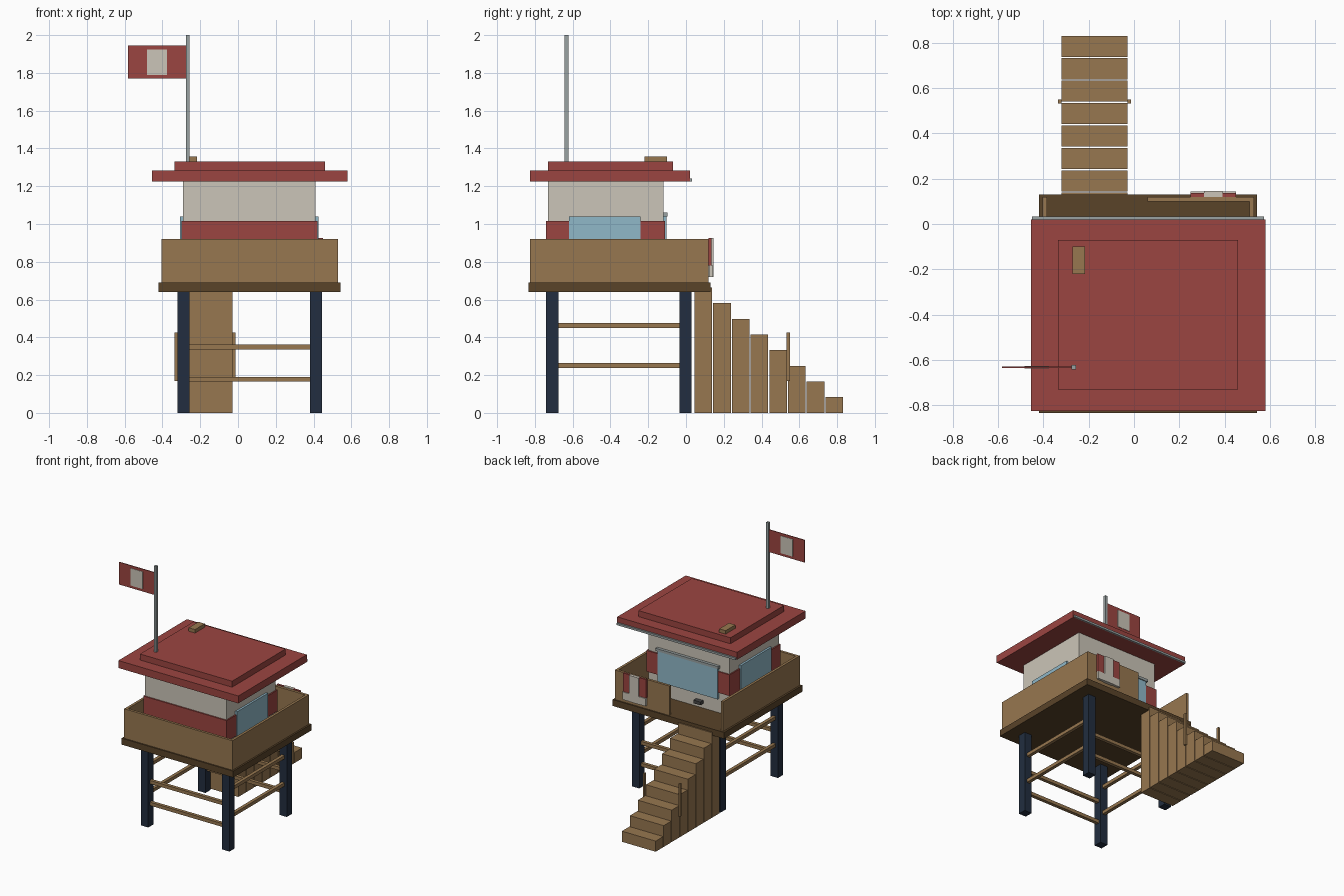
import bpy
import bmesh

cube = bpy.data.objects.get("Cube")
if cube:
    bpy.data.objects.remove(cube, do_unlink=True)


def material(name, r, g, b):
    m = bpy.data.materials.new(name)
    m.use_nodes = True
    m.diffuse_color = (r, g, b, 1)
    m.node_tree.nodes["Principled BSDF"].inputs["Base Color"].default_value = (r, g, b, 1)
    return m


RED = material("painted_red", 0.33, 0.06, 0.053)
WOOD = material("plank_wood", 0.31, 0.185, 0.08)
DARK = material("dark_deck_wood", 0.1, 0.056, 0.022)
CREAM = material("cream_wall", 0.6, 0.56, 0.48)
GLASS = material("window_blue", 0.28, 0.48, 0.58)
NAVY = material("navy_post", 0.016, 0.027, 0.05)
GREY = material("metal_grey", 0.32, 0.36, 0.36)
CHARCOAL = material("charcoal", 0.06, 0.06, 0.06)


def box(name, mat, xs, ys, zs):
    """Box given by its extent along each axis."""
    bm = bmesh.new()
    bmesh.ops.create_cube(bm, size=1)
    for v in bm.verts:
        for i, (lo, hi) in enumerate((xs, ys, zs)):
            v.co[i] = lo if v.co[i] < 0 else hi
    mesh = bpy.data.meshes.new(name)
    bm.to_mesh(mesh)
    bm.free()
    mesh.materials.append(mat)
    ob = bpy.data.objects.new(name, mesh)
    bpy.context.collection.objects.link(ob)
    return ob


# Legs and cross braces
LEG_X = ((-0.32, -0.257), (0.382, 0.445))
LEG_Y = ((-0.74, -0.676), (-0.034, 0.03))
for xs in LEG_X:
    for ys in LEG_Y:
        box("leg", NAVY, xs, ys, (0, 0.64))
for ys in LEG_Y:
    mid = sum(ys) / 2
    for z in (0.165, 0.335):
        box("cross_brace", WOOD, (-0.257, 0.382), (mid - 0.013, mid + 0.013), (z, z + 0.026))
for xs in LEG_X:
    mid = sum(xs) / 2
    for z in (0.237, 0.45):
        box("side_brace", WOOD, (mid - 0.013, mid + 0.013), (-0.676, -0.034), (z, z + 0.026))

# Deck and its parapet, open at the back above the stairs
box("deck", DARK, (-0.42, 0.543), (-0.835, 0.13), (0.64, 0.69))
RAIL = (0.69, 0.92)
box("front_rail", WOOD, (-0.405, 0.53), (-0.825, -0.805), RAIL)
box("right_rail", WOOD, (-0.405, -0.385), (-0.805, 0.12), RAIL)
box("left_rail", WOOD, (0.51, 0.53), (-0.805, 0.12), RAIL)
box("back_rail", WOOD, (0.06, 0.51), (0.1, 0.12), RAIL)

# Towel hung on the back rail
for x in (0.25, 0.39):
    box("towel_stripe", RED, (x, x + 0.06), (0.12, 0.136), (0.78, 0.925))
box("towel_middle", CREAM, (0.31, 0.39), (0.12, 0.145), (0.72, 0.925))
box("towel_hem", CREAM, (0.25, 0.45), (0.125, 0.143), (0.72, 0.78))

# Cabin, red band and windows
box("cabin", CREAM, (-0.29, 0.41), (-0.73, -0.12), (0.69, 1.23))
box("cabin_band", RED, (-0.3, 0.42), (-0.74, -0.11), (0.85, 1.015))
WINDOW = (0.8, 1.04)
box("right_window", GLASS, (-0.306, -0.289), (-0.62, -0.24), WINDOW)
box("left_window", GLASS, (0.409, 0.426), (-0.62, -0.24), WINDOW)
box("back_window", GLASS, (-0.2, 0.32), (-0.121, -0.104), WINDOW)
box("window_ledge", GREY, (-0.21, 0.33), (-0.121, -0.097), (1.04, 1.06))
box("door_handle", CHARCOAL, (-0.065, -0.005), (-0.121, -0.085), (0.725, 0.75))

# Roof with gutter and vent
box("roof_eaves", RED, (-0.455, 0.58), (-0.825, 0.02), (1.225, 1.283))
box("roof_cap", RED, (-0.335, 0.46), (-0.73, -0.07), (1.283, 1.33))
box("gutter", GREY, (-0.45, 0.575), (0.02, 0.033), (1.225, 1.241))
box("roof_vent", WOOD, (-0.272, -0.217), (-0.22, -0.1), (1.33, 1.357))

# Flag on its pole
box("flag_pole", GREY, (-0.276, -0.256), (-0.643, -0.622), (1.33, 2.0))
box("flag", RED, (-0.583, -0.276), (-0.635, -0.629), (1.77, 1.945))
box("flag_patch", CREAM, (-0.483, -0.376), (-0.638, -0.626), (1.79, 1.925))

# Solid stair blocks and hand posts
STEPS = 8
for i in range(STEPS):
    y = 0.045 + i * 0.099
    box("stair", WOOD, (-0.32, -0.028), (y, y + 0.093), (0, 0.083 * (STEPS - i)))
for x in (-0.335, -0.028):
    box("stair_post", WOOD, (x, x + 0.015), (0.532, 0.55), (0.17, 0.425))
